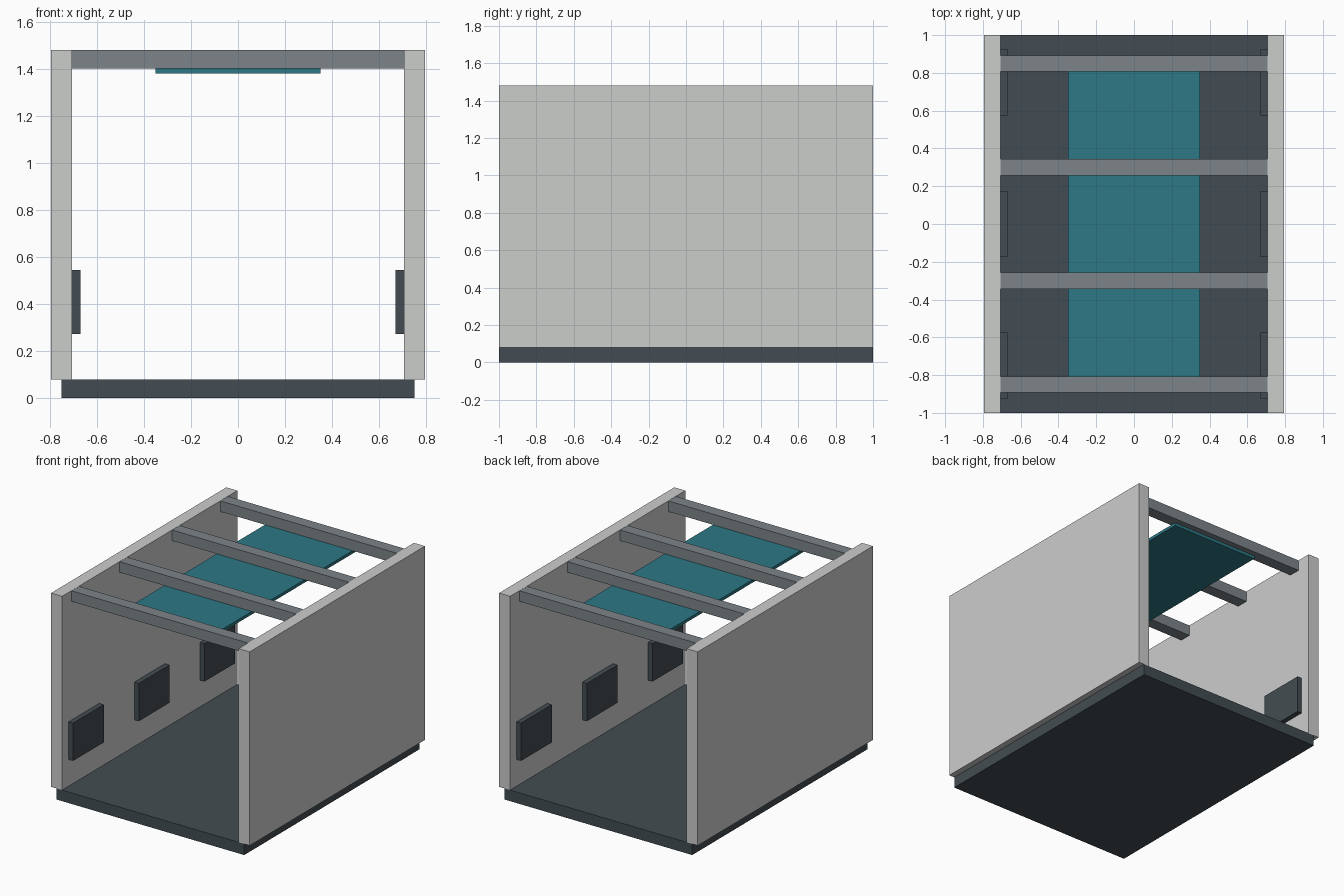
import bpy

if "Cube" in bpy.data.objects:
    bpy.data.objects.remove(bpy.data.objects["Cube"], do_unlink=True)


def material(name, rgb):
    mat = bpy.data.materials.new(name)
    mat.use_nodes = True
    colour = (*rgb, 1.0)
    mat.diffuse_color = colour
    mat.node_tree.nodes["Principled BSDF"].inputs["Base Color"].default_value = colour
    return mat


def box(name, low, high, mat):
    """Flat-sided block between two opposite corners."""
    centre = [(a + b) / 2 for a, b in zip(low, high)]
    size = [b - a for a, b in zip(low, high)]
    bpy.ops.mesh.primitive_cube_add(size=1, location=centre)
    obj = bpy.context.object
    obj.name = name
    obj.scale = size
    bpy.ops.object.transform_apply(location=False, rotation=False, scale=True)
    obj.data.materials.append(mat)
    return obj


pale_grey = material("pale_grey", (0.60, 0.61, 0.60))
steel_grey = material("steel_grey", (0.20, 0.23, 0.25))
dark_slate = material("dark_slate", (0.055, 0.073, 0.085))
teal = material("teal", (0.026, 0.19, 0.24))

INNER, OUTER = 0.706, 0.794
FLOOR_TOP, TOP = 0.08, 1.48
BEAM_BOTTOM = 1.402

# Floor slab
box("floor", (-0.75, -1, 0), (0.75, 1, FLOOR_TOP), dark_slate)

# Side walls with three plates on each inner face
for side, sign in (("left", 1), ("right", -1)):
    def across(a, b):
        return sorted((sign * a, sign * b))

    x0, x1 = across(INNER, OUTER)
    box(f"{side}_wall", (x0, -1, FLOOR_TOP), (x1, 1, TOP), pale_grey)
    x0, x1 = across(0.67, INNER + 0.01)
    for i, y in enumerate((-0.75, 0, 0.75), 1):
        box(f"{side}_wall_plate_{i}", (x0, y - 0.175, 0.272), (x1, y + 0.175, 0.545), dark_slate)

# Roof beams, let into the walls just below their tops
for i, y in enumerate((-0.85, -0.3, 0.3, 0.85), 1):
    box(f"roof_beam_{i}", (-0.75, y - 0.043, BEAM_BOTTOM), (0.75, y + 0.043, TOP - 0.001), steel_grey)

# Ceiling panel hung under the beams
box("ceiling_panel", (-0.35, -0.85, 1.38), (0.35, 0.85, BEAM_BOTTOM), teal)
